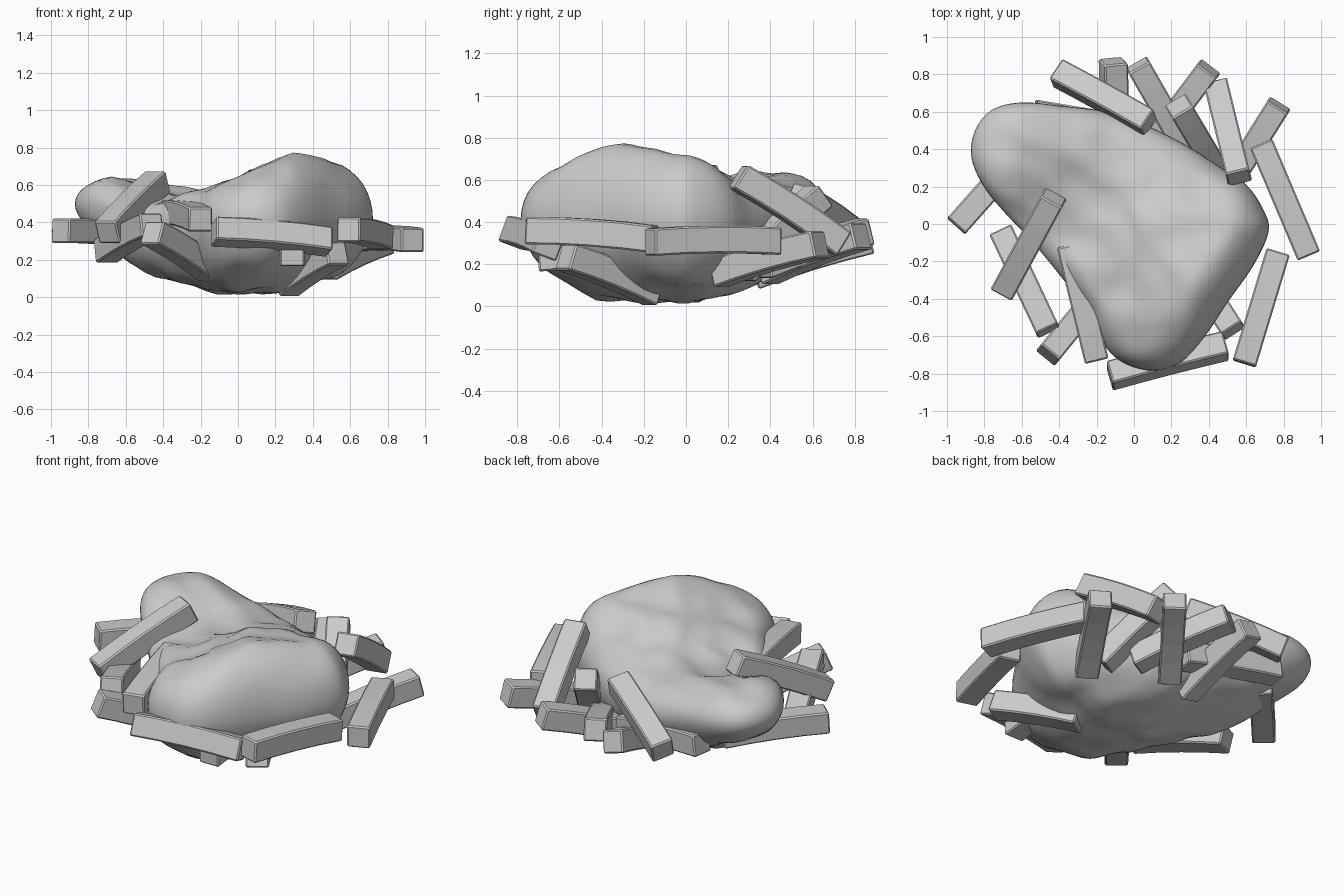
import bpy, bmesh, math
from mathutils import Vector, noise

if "Cube" in bpy.data.objects:
    bpy.data.objects.remove(bpy.data.objects["Cube"])

# Plan outline of the boulder, counter-clockwise
OUTLINE = [(0.72, -0.04), (0.69, 0.08), (0.6, 0.21), (0.45, 0.31), (0.28, 0.42), (0.08, 0.52),
           (-0.15, 0.6), (-0.38, 0.63), (-0.6, 0.65), (-0.76, 0.61), (-0.85, 0.5), (-0.87, 0.36),
           (-0.81, 0.21), (-0.7, 0.07), (-0.54, -0.1), (-0.36, -0.32), (-0.24, -0.48),
           (-0.15, -0.66), (-0.04, -0.75), (0.11, -0.785), (0.25, -0.74), (0.38, -0.6),
           (0.5, -0.42), (0.64, -0.22)]
# Height controls (x, y, z) for the top, underside and widest line
TOP = [(0.28, -0.42, .83), (0.52, -0.05, .77), (0.2, 0, .72), (0.12, -.66, .72), (-0.72, 0.45, .70),
       (-0.45, 0.4, .61), (-0.3, 0.05, .52), (-0.1, 0.3, .56), (0.25, 0.25, .59), (-0.1, -0.3, .60),
       (-.05, -.5, .60)]
BOTTOM = [(0, -0.25, .0), (.2, .1, .03), (.4, -.1, .04), (-.4, .1, .06), (-.7, .45, .24),
          (-.3, .5, .17), (0.2, -.6, .03)]
MID = [(0.3, -0.2, .42), (0, 0.4, .38), (-0.2, -0.4, .4), (-0.75, 0.4, .5)]


def field(pts, x, y, s):
    w = [math.exp(-((x - a) ** 2 + (y - b) ** 2) / (2 * s * s)) + 1e-9 for a, b, _ in pts]
    return sum(k * p[2] for k, p in zip(w, pts)) / sum(w)


def closed_curve(pts, sub):
    out, n = [], len(pts)
    for i in range(n):
        p = [Vector(pts[(i + k) % n]) for k in (-1, 0, 1, 2)]
        for j in range(sub):
            t = j / sub
            out.append(0.5 * (2 * p[1] + (p[2] - p[0]) * t
                              + (2 * p[0] - 5 * p[1] + 4 * p[2] - p[3]) * t * t
                              + (3 * p[1] - p[0] - 3 * p[2] + p[3]) * t ** 3))
    return out


def finish(bm, name):
    bmesh.ops.recalc_face_normals(bm, faces=bm.faces)
    me = bpy.data.meshes.new(name)
    bm.to_mesh(me)
    bm.free()
    ob = bpy.data.objects.new(name, me)
    bpy.context.collection.objects.link(ob)
    return ob


def boulder():
    bm = bmesh.new()
    edge = closed_curve(OUTLINE, 4)
    n, half = len(edge), 16

    def vert(x, y, phi):
        u, s = math.cos(phi), abs(math.sin(phi))
        mid = field(MID, x, y, .3)
        if phi >= 0:
            z = mid + (field(TOP, x, y, .16) - mid) * (1 - u ** 4.6) ** 0.5
        else:
            z = mid + (field(BOTTOM, x, y, .2) - mid) * (1 - u ** 3.2) ** 0.55
        z += 0.035 * s * noise.noise(Vector((x, y, phi * .3)) * 6)
        return bm.verts.new((x, y, max(z, 0.015)))

    rings = []
    for i in range(-half + 1, half):
        phi = math.pi / 2 * i / half
        u = math.cos(phi)
        rings.append([vert(p.x * u, p.y * u, phi) for p in edge])
    for a, b in zip(rings, rings[1:]):
        for j in range(n):
            k = (j + 1) % n
            bm.faces.new((a[j], a[k], b[k], b[j]))
    for ring, phi in ((rings[0], -math.pi / 2), (rings[-1], math.pi / 2)):
        c = vert(0, 0, phi)
        for j in range(n):
            bm.faces.new((ring[j], ring[(j + 1) % n], c))
    ob = finish(bm, "boulder")
    ob.data.shade_smooth()


# Sticks: end A, end B, roll in degrees
STICKS = [
    ((-.13, -.81, .355), (.49, -.65, .30), 20),
    ((.77, -.15, .325), (.59, -.745, .365), 0),
    ((.68, .43, .315), (.935, -.17, .31), 0),
    ((.775, .635, .30), (.47, .15, .16), 0),
    ((.44, .74, .30), (.56, .25, .62), 0),
    ((.40, .83, .34), (.06, .38, .17), 0),
    ((.24, .63, .53), (.46, .26, .17), 0),
    ((.02, .85, .36), (.30, .36, .2), 0),
    ((-.11, .87, .33), (-.10, .32, .16), 15),
    ((-.41, .81, .33), (.08, .54, .52), 15),
    ((.53, -.57, .24), (.26, -.15, .07), 0),
    ((.29, -.70, .235), (.29, -.2, .25), 0),
    ((-.95, -.01, .36), (-.55, .44, .33), 0),
    ((-.43, .14, .62), (-.70, -.36, .35), 0),
    ((-.35, -.11, .46), (-.20, -.73, .42), 0),
    ((-.71, -.04, .25), (-.46, -.57, .39), 0),
    ((-.46, -.70, .35), (-.15, -.32, .15), 0),
    ((-.53, .60, .33), (.07, .50, .25), 0),
]


def stick(i, a, b, roll, w=0.13, h=0.13, arch=0.01, seg=4):
    a, b = Vector(a), Vector(b)
    d = (b - a).normalized()
    side = d.cross(Vector((0, 0, 1))).normalized()
    up = side.cross(d)
    c, s = math.cos(math.radians(roll)), math.sin(math.radians(roll))
    side, up = side * c + up * s, up * c - side * s
    bm = bmesh.new()
    rings = []
    for k in range(seg + 1):
        t = k / seg
        p = a.lerp(b, t) + up * (arch * (4 * t * (1 - t) - .5))
        rings.append([bm.verts.new(p + side * (sx * w / 2) + up * (sz * h / 2))
                      for sx, sz in ((-1, -1), (1, -1), (1, 1), (-1, 1))])
    for p, q in zip(rings, rings[1:]):
        for j in range(4):
            bm.faces.new((p[j], p[(j + 1) % 4], q[(j + 1) % 4], q[j]))
    bm.faces.new(rings[0])
    bm.faces.new(rings[-1])
    ob = finish(bm, f"stick_{i + 1:02d}")
    m = ob.modifiers.new("bevel", 'BEVEL')
    m.width, m.segments, m.limit_method = 0.008, 1, 'ANGLE'


boulder()
for i, (a, b, roll) in enumerate(STICKS):
    stick(i, a, b, roll)
